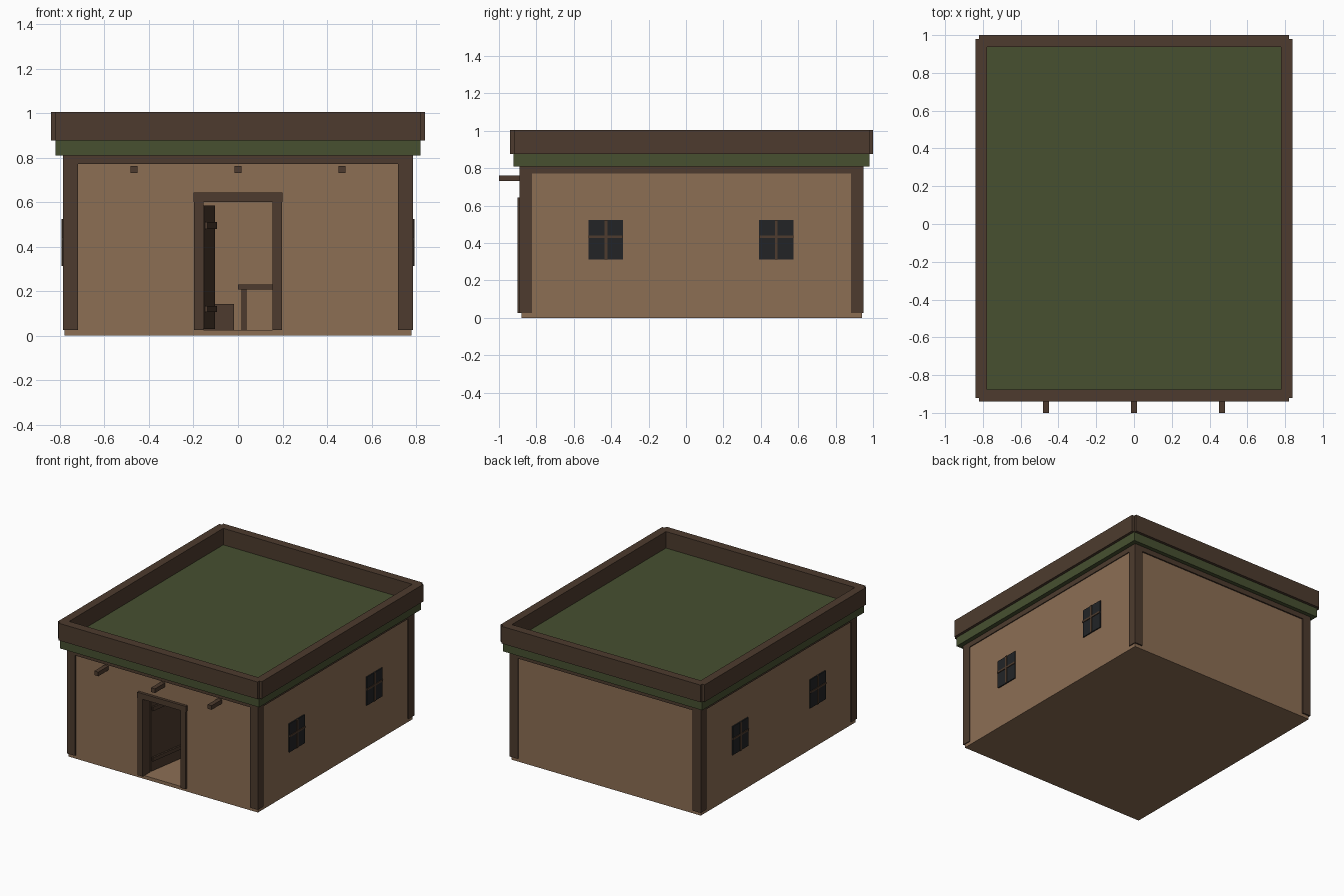
import bpy, bmesh, math
from mathutils import Matrix, Vector

if "Cube" in bpy.data.objects:
    bpy.data.objects.remove(bpy.data.objects["Cube"])


def srgb(h):
    c = [int(h[i:i + 2], 16) / 255 for i in (0, 2, 4)]
    return [x / 12.92 if x <= 0.04045 else ((x + 0.055) / 1.055) ** 2.4 for x in c] + [1]


def material(name, h):
    m = bpy.data.materials.new(name)
    m.diffuse_color = srgb(h)
    m.use_nodes = True
    m.node_tree.nodes["Principled BSDF"].inputs["Base Color"].default_value = m.diffuse_color
    return m


CLAY = material("clay", "8C6E54")
WOOD = material("dark wood", "4D3B2E")
GREEN = material("roof green", "475030")
GLASS = material("dark glass", "222426")


def add(name, bm, mat):
    me = bpy.data.meshes.new(name)
    bmesh.ops.recalc_face_normals(bm, faces=bm.faces)
    bm.to_mesh(me)
    bm.free()
    me.materials.append(mat)
    ob = bpy.data.objects.new(name, me)
    bpy.context.collection.objects.link(ob)
    return ob


def box(name, x, y, z, mat):
    """Box from (min, max) ranges on each axis."""
    bm = bmesh.new()
    bmesh.ops.create_cube(bm, size=1)
    for v in bm.verts:
        v.co = Vector([(r[0] + r[1]) / 2 + c * (r[1] - r[0]) for c, r in zip(v.co, (x, y, z))])
    return add(name, bm, mat)


def mirrored(r, s):
    return r if s > 0 else (-r[1], -r[0])


# Floor slab and walls
F, T = 0.025, 0.81
box("floor", (-0.78, 0.78), (-0.88, 0.94), (0, F), CLAY)
box("back_wall", (-0.78, 0.78), (0.88, 0.94), (F, T), CLAY)
for s, side in ((1, "right"), (-1, "left")):
    box(side + "_wall", mirrored((0.72, 0.78), s), (-0.82, 0.88), (F, T), CLAY)

# Front wall with doorway, extruded from its outline
outline = [(-0.78, F), (-0.17, F), (-0.17, 0.62), (0.17, 0.62), (0.17, F),
           (0.78, F), (0.78, T), (-0.78, T)]
bm = bmesh.new()
face = bm.faces.new([bm.verts.new((x, -0.88, z)) for x, z in outline])
ext = bmesh.ops.extrude_face_region(bm, geom=[face])
bmesh.ops.translate(bm, vec=(0, 0.06, 0),
                    verts=[g for g in ext["geom"] if isinstance(g, bmesh.types.BMVert)])
add("front_wall", bm, CLAY)

# Corner posts and ring beam under the roof
for s, side in ((1, "right"), (-1, "left")):
    for y, end in (((-0.89, -0.823), "front"), ((0.883, 0.95), "back")):
        box(f"{end}_{side}_post", mirrored((0.72, 0.787), s), y, (F, 0.775), WOOD)
    box(side + "_ring_beam", mirrored((0.72, 0.787), s), (-0.823, 0.883), (0.772, 0.812), WOOD)
for y, end in (((-0.89, -0.823), "front"), ((0.883, 0.95), "back")):
    box(end + "_ring_beam", (-0.787, 0.787), y, (0.772, 0.812), WOOD)

# Roof slab and parapet boards
box("roof", (-0.82, 0.82), (-0.922, 0.98), (T, 0.882), GREEN)
for s, side in ((1, "right"), (-1, "left")):
    box(side + "_parapet", mirrored((0.778, 0.84), s), (-0.92, 0.98), (0.877, 1.005), WOOD)
for y, end in (((-0.94, -0.875), "front"), ((0.938, 1.0), "back")):
    box(end + "_parapet", (-0.82, 0.82), y, (0.877, 1.005), WOOD)

# Roof beam ends poking out of the front
for i, x in enumerate((-0.467, 0, 0.467)):
    box(f"beam_end_{i + 1}", (x - 0.016, x + 0.016), (-1.0, -0.84), (0.731, 0.762), WOOD)

# Windows with cross bars
for s, side in ((1, "right"), (-1, "left")):
    for yc, end in ((-0.428, "front"), (0.483, "back")):
        n = f"{end}_{side}_window"
        box(n, mirrored((0.779, 0.788), s), (yc - 0.092, yc + 0.092), (0.312, 0.524), GLASS)
        bar = mirrored((0.785, 0.793), s)
        box(n + "_upright_bar", bar, (yc - 0.007, yc + 0.007), (0.312, 0.524), WOOD)
        box(n + "_cross_bar", bar, (yc - 0.092, yc + 0.092), (0.426, 0.44), WOOD)

# Door frame
for s, side in ((1, "right"), (-1, "left")):
    box(side + "_door_jamb", mirrored((0.155, 0.198), s), (-0.90, -0.815), (F, 0.602), WOOD)
box("door_lintel", (-0.2, 0.2), (-0.90, -0.815), (0.6, 0.642), WOOD)

# Open door leaf with two battens, swung inward on its left hinge
swing = Matrix.Translation((-0.15, -0.81, 0)) @ Matrix.Rotation(math.radians(81), 4, "Z")
for n, x, y, z in (("door", (0, 0.295), (0, 0.02), (0.03, 0.585)),
                   ("lower_batten", (0.01, 0.285), (-0.012, 0.005), (0.105, 0.133)),
                   ("upper_batten", (0.01, 0.285), (-0.012, 0.005), (0.48, 0.51))):
    box(n, x, y, z, WOOD).data.transform(swing)

# Furniture inside
box("chest", (-0.3, -0.018), (0.35, 0.6), (F, 0.143), WOOD)
box("table_top", (0.0, 0.42), (0.2, 0.5), (0.207, 0.23), WOOD)
for i, x in enumerate((0.015, 0.382)):
    for j, y in enumerate((0.215, 0.462)):
        box(f"table_leg_{i}{j}", (x, x + 0.023), (y, y + 0.023), (F, 0.207), WOOD)
